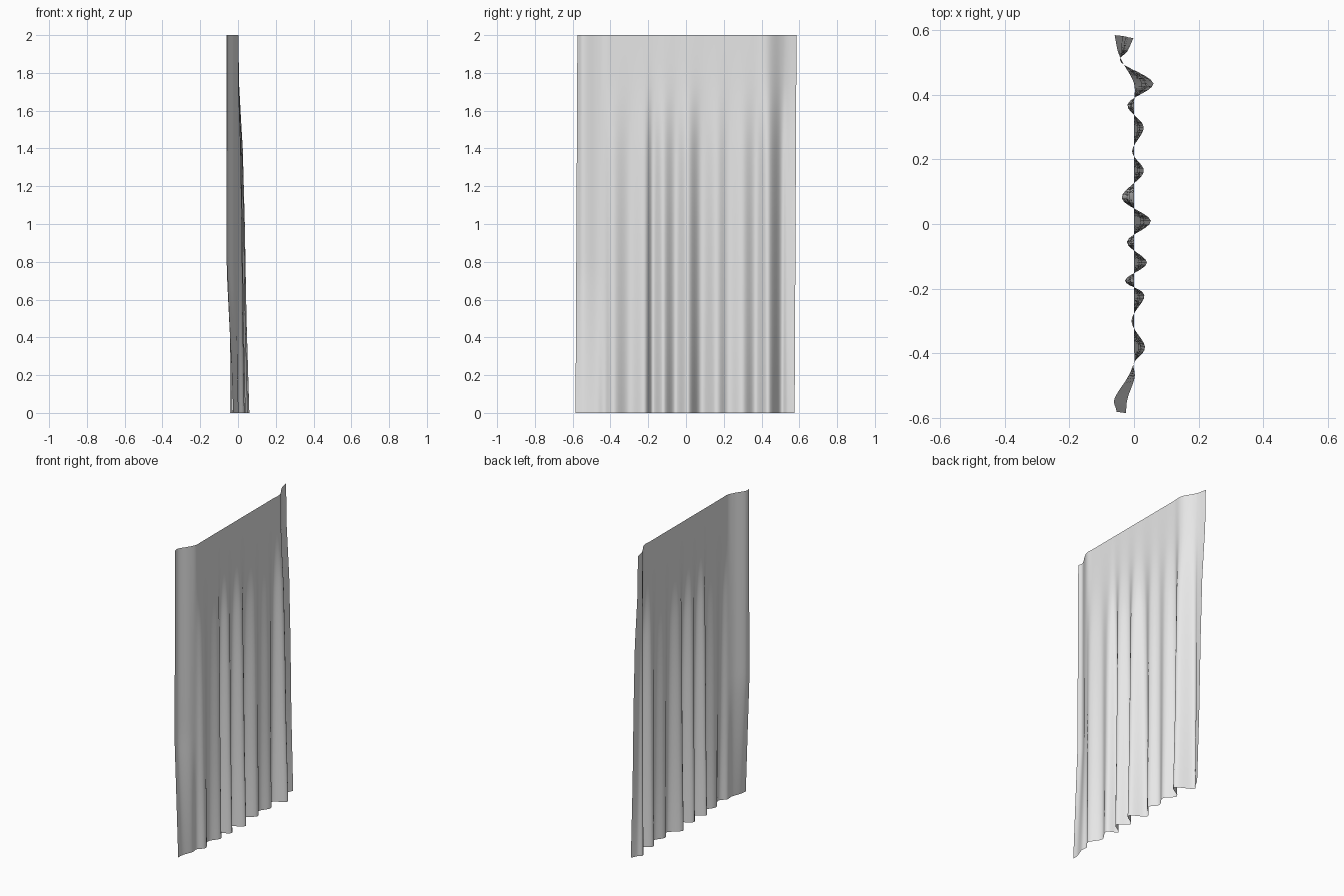
import bpy
import bmesh
from mathutils import Vector

cube = bpy.data.objects.get("Cube")
if cube:
    bpy.data.objects.remove(cube, do_unlink=True)

HEIGHT = 2.0
ROWS = 30
STEPS = 6

# Fold line across the curtain: (y, x at the hem, x at the top edge)
FOLDS = [
    (-0.575, -0.025, -0.055), (-0.54, -0.02, -0.06), (-0.475, 0.002, -0.02),
    (-0.43, 0.0, 0.0), (-0.38, 0.034, 0), (-0.30, -0.008, 0),
    (-0.22, 0.032, 0), (-0.175, -0.028, 0), (-0.12, 0.04, 0),
    (-0.055, -0.022, 0), (0.01, 0.052, 0), (0.08, -0.038, 0),
    (0.16, 0.03, 0), (0.225, -0.006, 0), (0.30, 0.03, 0),
    (0.37, -0.02, 0), (0.435, 0.06, 0), (0.50, -0.04, -0.035),
    (0.535, -0.02, -0.05), (0.585, -0.002, -0.06),
]
# How strongly the hem shape shows at each height
FOLD_FADE = [(0, 1), (0.5, 0.75), (1.0, 0.6), (1.4, 0.42), (1.75, 0.06), (2, 0)]
EDGE_FADE = [(0, 1), (0.4, 0.5), (0.75, 0.05), (2, 0)]


def ramp(stops, z):
    for (a, va), (b, vb) in zip(stops, stops[1:]):
        if z <= b:
            return va + (vb - va) * (z - a) / (b - a)
    return stops[-1][1]


def smooth_line(pts):
    """Smooth curve through all the points."""
    ext = [pts[0] * 2 - pts[1]] + pts + [pts[-1] * 2 - pts[-2]]
    line = []
    for p, q, r, s in zip(ext, ext[1:], ext[2:], ext[3:]):
        for k in range(STEPS):
            t = k / STEPS
            line.append(q + (r - p) * (t / 2)
                        + (p * 2 - q * 5 + r * 4 - s) * (t * t / 2)
                        + (q * 3 - p - r * 3 + s) * (t ** 3 / 2))
    return line + [pts[-1]]


def row_points(z):
    pts = []
    for y, hem, top in FOLDS:
        w = ramp(EDGE_FADE if y < -0.45 else FOLD_FADE, z)
        # side edges lean slightly toward the front at the hem
        lean = 0.01 * (1 - z / HEIGHT) if abs(y) > 0.57 else 0
        pts.append(Vector((top + (hem - top) * w, y - lean, z)))
    return smooth_line(pts)


# Curtain cloth as one open sheet
bm = bmesh.new()
grid = [[bm.verts.new(p) for p in row_points(HEIGHT * i / ROWS)]
        for i in range(ROWS + 1)]
for low, high in zip(grid, grid[1:]):
    for j in range(len(low) - 1):
        bm.faces.new((low[j], low[j + 1], high[j + 1], high[j]))
mesh = bpy.data.meshes.new("curtain")
bm.to_mesh(mesh)
bm.free()
mesh.shade_smooth()
curtain = bpy.data.objects.new("curtain", mesh)
bpy.context.collection.objects.link(curtain)

# Pale grey cloth
cloth = bpy.data.materials.new("pale grey cloth")
cloth.use_nodes = True
color = (0.8, 0.8, 0.8, 1)
cloth.diffuse_color = color
cloth.node_tree.nodes["Principled BSDF"].inputs["Base Color"].default_value = color
mesh.materials.append(cloth)
